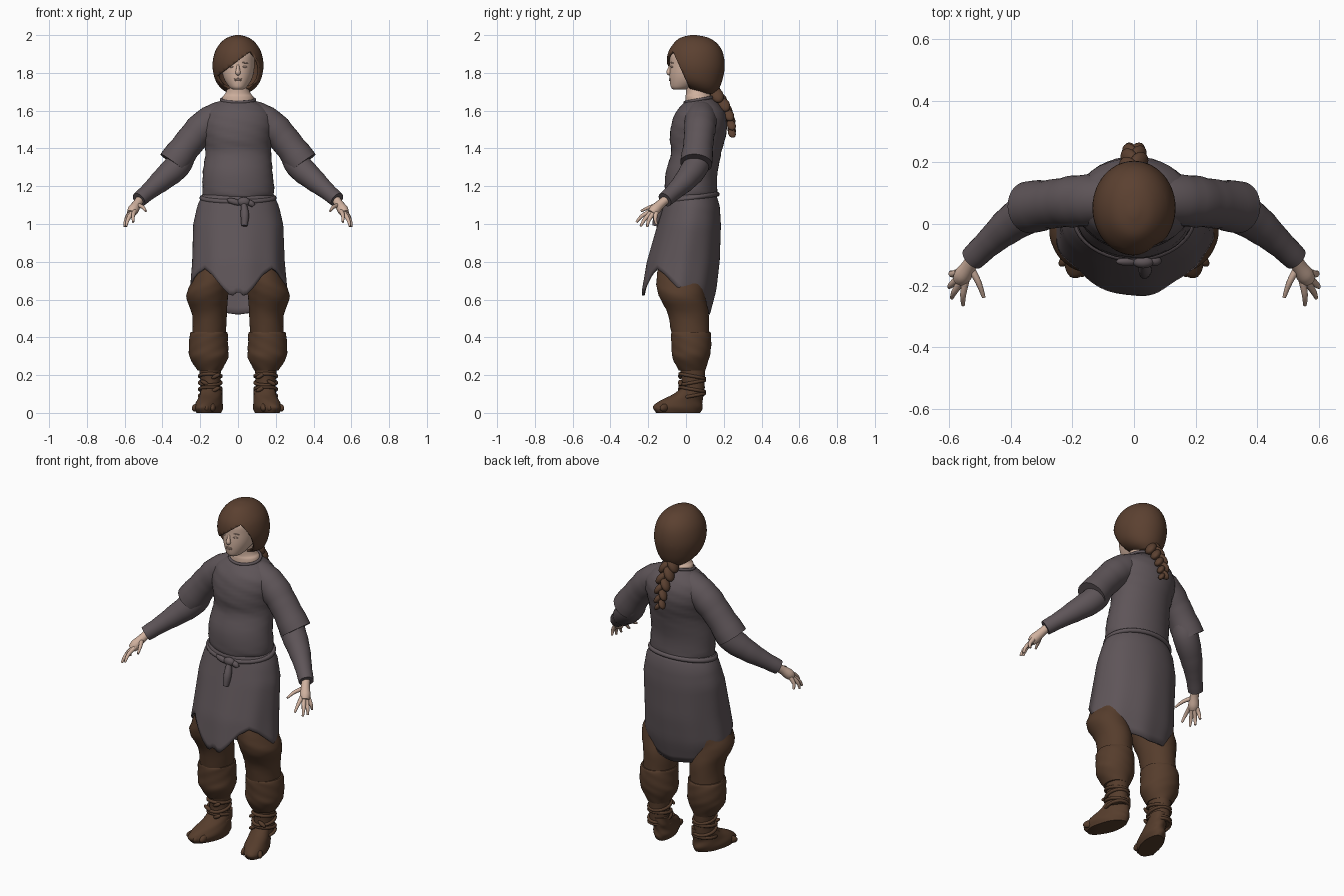
import bpy, bmesh, math
from mathutils import Vector, Matrix, Euler

cube = bpy.data.objects.get("Cube")
if cube:
    bpy.data.objects.remove(cube, do_unlink=True)


def material(name, rgb):
    m = bpy.data.materials.new(name)
    m.use_nodes = True
    m.diffuse_color = (*rgb, 1)
    bsdf = next(n for n in m.node_tree.nodes if n.type == 'BSDF_PRINCIPLED')
    bsdf.inputs["Base Color"].default_value = (*rgb, 1)
    bsdf.inputs["Roughness"].default_value = 0.8
    return m


CLOTH = material("grey_cloth", (0.112, 0.09, 0.098))
HAIR = material("brown_hair", (0.105, 0.052, 0.03))
LEATHER = material("brown_leather", (0.092, 0.046, 0.025))
SKIN = material("skin", (0.63, 0.44, 0.345))
SHADE = material("dark_skin", (0.46, 0.31, 0.25))


def finish(name, bm, mat, thick=0, recalc=True):
    if recalc:
        bmesh.ops.recalc_face_normals(bm, faces=bm.faces)
    me = bpy.data.meshes.new(name)
    bm.to_mesh(me)
    bm.free()
    me.materials.append(mat)
    for p in me.polygons:
        p.use_smooth = True
    me.set_sharp_from_angle(angle=math.radians(50))
    ob = bpy.data.objects.new(name, me)
    bpy.context.collection.objects.link(ob)
    if thick:
        mod = ob.modifiers.new("thickness", 'SOLIDIFY')
        mod.thickness = thick
        mod.offset = -1
    return ob


def skin_rings(rings, caps=True, closed=False):
    """Bridge a list of point rings into a surface."""
    bm = bmesh.new()
    vs = [[bm.verts.new(p) for p in r] for r in rings]
    n = len(vs[0])
    pairs = list(zip(vs, vs[1:])) + ([(vs[-1], vs[0])] if closed else [])
    for a, b in pairs:
        for i in range(n):
            j = (i + 1) % n
            bm.faces.new((a[i], a[j], b[j], b[i]))
    if caps and not closed:
        bm.faces.new(vs[0])
        bm.faces.new(vs[-1])
    bmesh.ops.recalc_face_normals(bm, faces=bm.faces)
    return bm


def smooth_path(keys, k=4):
    """Catmull-Rom resampling of tuples."""
    out = []
    for i in range(len(keys) - 1):
        p = [Vector(keys[min(max(i + d, 0), len(keys) - 1)]) for d in (-1, 0, 1, 2)]
        for s in range(k):
            t = s / k
            out.append(0.5 * (2 * p[1] + (p[2] - p[0]) * t
                              + (2 * p[0] - 5 * p[1] + 4 * p[2] - p[3]) * t * t
                              + (3 * p[1] - p[0] - 3 * p[2] + p[3]) * t ** 3))
    return out + [Vector(keys[-1])]


def loft(keys, side=1, skew=0, fold=0, n=40):
    """Stack of ellipses; each key is z, centre x, centre y, radius x, radius y."""
    rings = []
    for z, cx, cy, rx, ry in smooth_path(keys):
        ring = []
        for i in range(n):
            a = math.tau * i / n
            f = 1 + fold * math.sin(3 * a + 70 * z) * math.sin(38 * z + 2 * a)
            y = cy + ry * f * math.sin(a)
            ring.append((side * (cx + rx * f * math.cos(a) - skew * y), y, z))
        rings.append(ring)
    return skin_rings(rings)


def tube(name, pts, mat, side=1, closed=False, ref=(0, 1, 0), n=16, fold=0):
    """Round tube through points x, y, z, radius."""
    path = [Vector(p) for p in pts] if closed else smooth_path(pts)
    c = [Vector((p[0] * side, p[1], p[2])) for p in path]
    rings = []
    for i, p in enumerate(c):
        nxt = c[(i + 1) % len(c)] if closed else c[min(i + 1, len(c) - 1)]
        t = (nxt - c[i - 1 if closed else max(i - 1, 0)]).normalized()
        u = t.cross(Vector(ref)).normalized()
        v = t.cross(u)
        r = path[i][3] * (1 + fold * math.sin(i * 2.3))
        rings.append([p + r * (u * math.cos(math.tau * j / n) + v * math.sin(math.tau * j / n))
                      for j in range(n)])
    return finish(name, skin_rings(rings, closed=closed), mat)


def hoop(name, centre, rx, ry, r, mat, tilt=0):
    cx, cy, cz = centre
    pts = []
    for i in range(40):
        a = math.tau * i / 40
        pts.append((cx + rx * math.cos(a), cy + ry * math.sin(a), cz + tilt * math.sin(a), r))
    return tube(name, pts, mat, closed=True, ref=(0, 0, 1), n=10)


def ball(name, loc, scale, mat, rot=(0, 0, 0)):
    bm = bmesh.new()
    m = Matrix.LocRotScale(Vector(loc), Euler(rot), Vector(scale))
    bmesh.ops.create_uvsphere(bm, u_segments=20, v_segments=12, radius=1, matrix=m)
    return finish(name, bm, mat)


def body_rows(rows):
    """Turn z, half width, front y, back y into ellipse keys."""
    return [(z, 0, (f + b) / 2, w, (b - f) / 2) for z, w, f, b in rows]


# Tunic body and collar
finish("tunic_body", loft(body_rows([
    (1.145, .182, -.108, .16), (1.175, .19, -.112, .165), (1.28, .184, -.106, .168),
    (1.38, .174, -.078, .188), (1.45, .18, -.085, .208), (1.52, .192, -.08, .217),
    (1.58, .18, -.06, .21), (1.62, .145, -.03, .188), (1.645, .105, -.008, .165),
    (1.664, .08, .0, .14)]), fold=.018), CLOTH)
hoop("collar", (0, .068, 1.658), .088, .074, .008, CLOTH, tilt=.014)

# Tunic skirt with a hem that dips at front and back
PROFILE = body_rows([(1.17, .18, -.10, .155), (1.1, .215, -.12, .178), (1.0, .238, -.15, .185),
                     (.8, .245, -.207, .178), (.65, .258, -.232, .16), (.5, .22, -.238, .12)])
HEM = [(0, .645), (8, .615), (18, .66), (32, .73), (46, .765), (60, .74), (90, .655),
       (107, .605), (134, .545), (180, .52)]


def lerp_table(table, x):
    for a, b in zip(table, table[1:]):
        if min(a[0], b[0]) <= x <= max(a[0], b[0]):
            return Vector(a).lerp(Vector(b), (x - a[0]) / (b[0] - a[0]))
    return Vector(table[-1])


rows, cols = 18, 90
skirt = []
for r in range(rows + 1):
    ring = []
    for i in range(cols):
        a = math.tau * i / cols
        from_front = abs((math.degrees(a) - 270 + 180) % 360 - 180)
        t = r / rows
        z = 1.165 + (lerp_table(HEM, from_front)[1] - 1.165) * t
        _, _, cy, rx, ry = lerp_table(PROFILE, z)
        f = 1 + .014 * t * math.cos(9 * a)
        ring.append((rx * f * math.cos(a), cy + ry * f * math.sin(a), z))
    skirt.append(ring)
finish("tunic_skirt", skin_rings(skirt, caps=False), CLOTH, thick=.01)

# Belt with knot and hanging ends
hoop("belt", (0, .028, 1.138), .191, .137, .013, CLOTH, tilt=.02)
ball("belt_knot", (.03, -.124, 1.118), (.034, .02, .024), CLOTH)
ball("belt_loop", (-.02, -.122, 1.118), (.04, .014, .016), CLOTH, (0, .3, 0))
tube("belt_tail", [(.03, -.125, 1.11, .014), (.036, -.148, 1.05, .022), (.034, -.163, .99, .016)], CLOTH)
tube("belt_end", [(.04, -.12, 1.12, .012), (.07, -.12, 1.108, .016), (.082, -.12, 1.095, .01)], CLOTH)

# Head, neck and face
finish("head", loft(body_rows([
    (1.712, .028, -.068, .0), (1.725, .046, -.08, .04), (1.76, .07, -.086, .1),
    (1.80, .083, -.087, .12), (1.85, .088, -.084, .13), (1.9, .085, -.08, .13),
    (1.94, .06, -.04, .1)])), SKIN)
finish("neck", loft([(1.63, 0, .07, .088, .075), (1.672, 0, .066, .082, .069),
                     (1.69, 0, .062, .068, .062), (1.72, 0, .056, .058, .057),
                     (1.78, 0, .05, .055, .055)]), SKIN)
tube("nose", [(0, -.08, 1.842, .006), (0, -.088, 1.818, .01), (0, -.09, 1.802, .014),
              (0, -.082, 1.793, .009)], SKIN)
ball("upper_lip", (0, -.084, 1.768), (.021, .007, .004), SHADE)
ball("lower_lip", (0, -.083, 1.76), (.018, .007, .004), SHADE)
for s, side in ((1, "left"), (-1, "right")):
    ball(side + "_eye", (s * .036, -.075, 1.832), (.014, .005, .005), SHADE, (0, 0, s * .3))
    ball(side + "_eyebrow", (s * .038, -.073, 1.853), (.02, .006, .003), SHADE, (0, s * .12, s * .3))

# Hair cap, cut open for the face below a sweeping fringe
bm = loft([(1.69, 0, .118, .045, .035), (1.715, 0, .092, .086, .082), (1.76, 0, .064, .119, .128),
           (1.83, 0, .053, .135, .152), (1.9, 0, .05, .126, .147), (1.95, 0, .05, .1, .12),
           (1.985, 0, .045, .06, .077), (2.0, 0, .04, .012, .015)], n=56)
cuts = [(Vector((.075, 0, 1.92)), Vector((-.74, 0, 1)).normalized()),
        (Vector((0, .004, 1.75)), Vector((0, 1, .45)).normalized())]
for co, no in cuts:
    bmesh.ops.bisect_plane(bm, geom=bm.verts[:] + bm.edges[:] + bm.faces[:],
                           dist=1e-5, plane_co=co, plane_no=no)
opening = [f for f in bm.faces
           if all((f.calc_center_median() - co).dot(no) < 0 for co, no in cuts)]
bmesh.ops.delete(bm, geom=opening, context='FACES')
finish("hair", bm, HAIR, thick=.012, recalc=False)

# Braid of alternating strands
braid = smooth_path([(0, .15, 1.70), (0, .202, 1.63), (0, .235, 1.55), (0, .243, 1.48)], 3)
for i, p in enumerate(braid):
    s = 1 if i % 2 else -1
    k = 1 - .5 * i / len(braid)
    ball("braid_strand", (p.x + s * .02 * k, p.y, p.z), (.026 * k, .036 * k, .05 * k), HAIR,
         (.35, s * -.6, 0))

for s, side in ((1, "left"), (-1, "right")):
    # Sleeves, running in to the collar to form sloping shoulders
    tube(side + "_upper_sleeve", [(.02, .08, 1.59, .066), (.1, .079, 1.565, .082),
         (.185, .074, 1.512, .084), (.26, .066, 1.43, .079), (.342, .054, 1.32, .086)],
         CLOTH, s, n=28, fold=.02)
    tube(side + "_forearm_sleeve", [(.27, .068, 1.40, .06), (.32, .052, 1.31, .07),
         (.40, .0, 1.235, .06), (.47, -.06, 1.175, .046), (.525, -.112, 1.128, .041)],
         CLOTH, s, n=28, fold=.015)
    # Hand with spread fingers
    tube(side + "_palm", [(.515, -.10, 1.135, .023), (.535, -.135, 1.105, .024),
         (.555, -.165, 1.075, .029), (.566, -.182, 1.056, .023)], SKIN, s)
    fingers = {"index": [(.546, -.18, 1.07), (.555, -.23, 1.045), (.555, -.263, 1.01)],
               "middle": [(.56, -.185, 1.06), (.583, -.22, 1.023), (.592, -.24, .988)],
               "ring": [(.57, -.175, 1.055), (.594, -.198, 1.018), (.6, -.205, .985)],
               "little": [(.572, -.158, 1.06), (.592, -.163, 1.028), (.594, -.156, .998)],
               "thumb": [(.532, -.14, 1.10), (.505, -.19, 1.09), (.488, -.238, 1.068)]}
    for name, pts in fingers.items():
        tube(f"{side}_{name}_finger", [(*p, r) for p, r in zip(pts, (.013, .01, .006))],
             SKIN, s, ref=(1, 0, 0), n=10)
    # Trousers
    finish(side + "_trouser_leg", loft([
        (.95, .11, .02, .09, .11), (.8, .122, -.02, .093, .12), (.7, .145, -.027, .1, .13),
        (.62, .162, -.02, .111, .122), (.52, .152, .012, .092, .108), (.4, .153, .026, .088, .098)],
        s, fold=.025), LEATHER)
    # Boot: folded cuff, shaft and foot
    finish(side + "_boot_cuff", loft([
        (.428, .153, .026, .096, .102), (.41, .154, .027, .101, .106), (.34, .156, .027, .104, .104),
        (.29, .155, .026, .101, .097), (.225, .15, .033, .064, .07)], s, fold=.025), LEATHER)
    finish(side + "_boot_shaft", loft([
        (.26, .148, .035, .062, .07), (.17, .146, .038, .053, .061), (.09, .146, .03, .057, .066)],
        s, fold=.03), LEATHER)
    finish(side + "_boot_foot", loft([
        (.14, .15, .04, .053, .058), (.1, .146, .015, .056, .08), (.065, .144, -.024, .062, .112),
        (.03, .143, -.042, .068, .132), (0, .143, -.042, .058, .116)], s, skew=.25, fold=.03), LEATHER)
    # Ankle straps with loose flaps
    for i in range(4):
        z = .09 + .035 * i
        hoop(side + "_ankle_strap", (s * .147, .033, z), .057, .065, .009, LEATHER,
             tilt=.012 * (-1) ** i)
        ball(side + "_strap_flap", (s * (.147 + .03 * (-1) ** i), -.03, z), (.026, .012, .011),
             LEATHER, (0, .5 * (-1) ** i, 0))
    for i in range(4):
        ball(side + "_toe_flap", (s * (.135 + .028 * i), -.14 + .014 * abs(i - 1), .028),
             (.017, .034, .021), LEATHER, (.2, 0, s * .25 * i))
